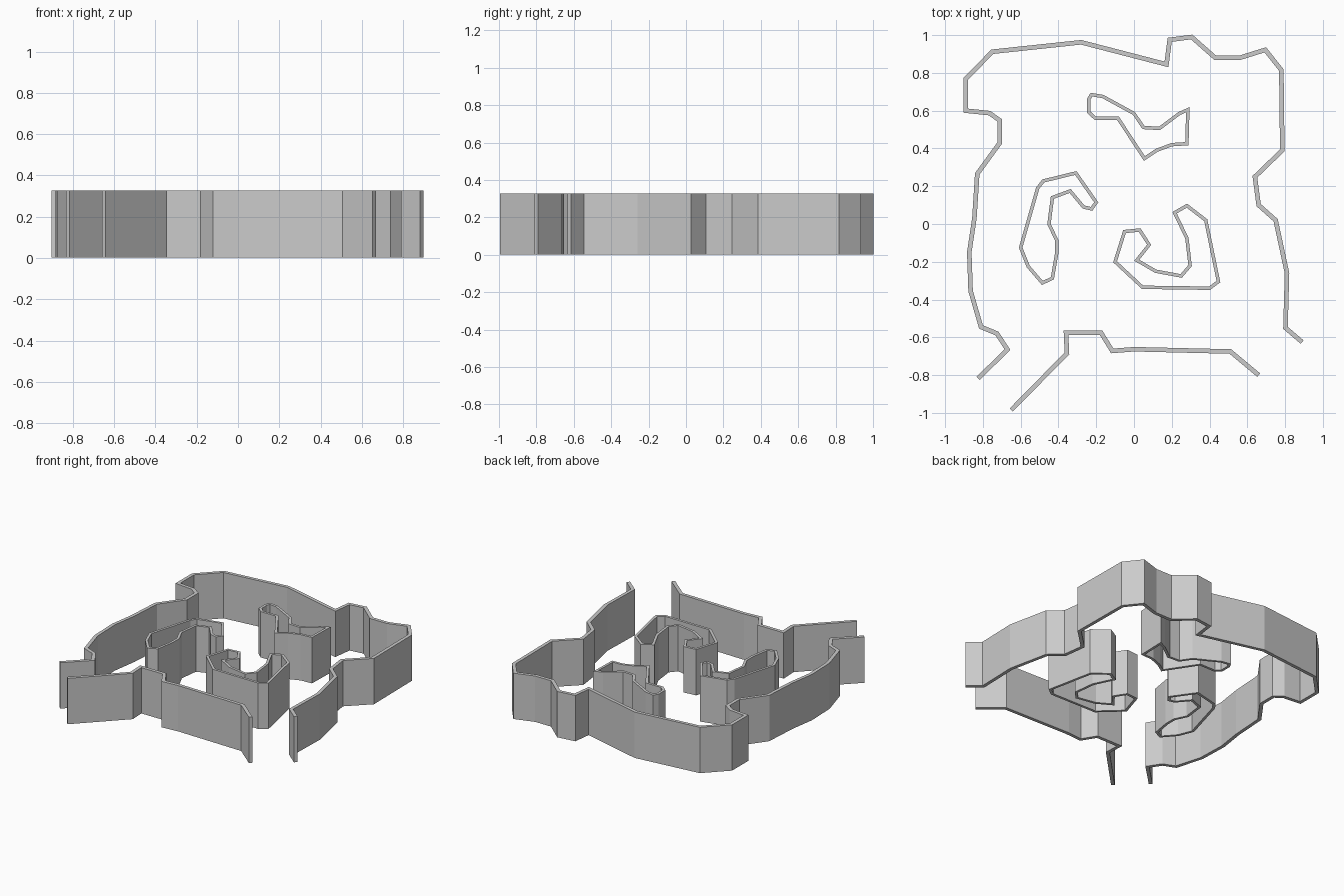
import bpy, bmesh
from mathutils import Vector

Z0, Z1 = 0.002, 0.327


def wall(name, path, thickness, closed=False):
    """Upright wall of constant thickness along a plan path, with mitred corners."""
    pts = [Vector(p) for p in path]
    n = len(pts)
    bm = bmesh.new()
    sections = []
    for i, p in enumerate(pts):
        has_prev, has_next = closed or i > 0, closed or i < n - 1
        d_in = (p - pts[i - 1]).normalized() if has_prev else None
        d_out = (pts[(i + 1) % n] - p).normalized() if has_next else None
        d_in, d_out = d_in or d_out, d_out or d_in
        n_in, n_out = Vector((-d_in.y, d_in.x)), Vector((-d_out.y, d_out.x))
        miter = (n_in + n_out).normalized()
        miter *= thickness / 2 / max(miter.dot(n_in), 0.4)
        a, b = p + miter, p - miter
        sections.append([bm.verts.new((q.x, q.y, z))
                         for q, z in ((a, Z0), (b, Z0), (b, Z1), (a, Z1))])
    for i in range(n if closed else n - 1):
        s, t = sections[i], sections[(i + 1) % n]
        for k in range(4):
            m = (k + 1) % 4
            bm.faces.new((s[k], s[m], t[m], t[k]))
    if not closed:
        bm.faces.new(sections[0])
        bm.faces.new(sections[-1][::-1])
    bmesh.ops.recalc_face_normals(bm, faces=bm.faces)
    mesh = bpy.data.meshes.new(name)
    bm.to_mesh(mesh)
    bm.free()
    obj = bpy.data.objects.new(name, mesh)
    bpy.context.collection.objects.link(obj)
    return obj


# Outer boundary: left side, back and right side
wall("outer_wall", [
    (-0.825, -0.817), (-0.67, -0.665), (-0.725, -0.58), (-0.81, -0.545),
    (-0.865, -0.355), (-0.872, -0.15), (-0.845, 0.03), (-0.83, 0.265),
    (-0.71, 0.43), (-0.71, 0.548), (-0.765, 0.587), (-0.891, 0.6),
    (-0.891, 0.768), (-0.75, 0.912), (-0.28, 0.962), (0.172, 0.845),
    (0.189, 0.975), (0.305, 0.99), (0.43, 0.88), (0.56, 0.88),
    (0.695, 0.922), (0.78, 0.815), (0.785, 0.39), (0.64, 0.25),
    (0.66, 0.10), (0.75, 0.02), (0.81, -0.26), (0.802, -0.55),
    (0.89, -0.625)], 0.024)

# Front boundary between the two openings
wall("front_wall", [
    (-0.65, -0.985), (-0.355, -0.685), (-0.36, -0.575), (-0.175, -0.575),
    (-0.115, -0.672), (0.0, -0.663), (0.51, -0.675), (0.66, -0.80)], 0.024)

# Closed island walls inside the boundary
wall("back_island_wall", [
    (-0.24, 0.66), (-0.225, 0.685), (-0.165, 0.675), (0.0, 0.585),
    (0.05, 0.511), (0.135, 0.506), (0.24, 0.585), (0.285, 0.605),
    (0.28, 0.425), (0.2, 0.42), (0.12, 0.39), (0.055, 0.347),
    (-0.085, 0.56), (-0.205, 0.56), (-0.24, 0.592)], 0.018, True)

wall("left_island_wall", [
    (-0.48, 0.228), (-0.308, 0.27), (-0.2, 0.115), (-0.225, 0.08),
    (-0.267, 0.09), (-0.338, 0.175), (-0.432, 0.14), (-0.45, 0.0),
    (-0.41, -0.085), (-0.41, -0.16), (-0.432, -0.287), (-0.485, -0.312),
    (-0.56, -0.225), (-0.6, -0.125), (-0.51, 0.19)], 0.018, True)

wall("right_island_wall", [
    (-0.05, -0.04), (0.03, -0.032), (0.08, -0.11), (0.015, -0.192),
    (0.115, -0.25), (0.25, -0.275), (0.297, -0.22), (0.28, -0.075),
    (0.215, 0.06), (0.28, 0.097), (0.38, 0.02), (0.447, -0.305),
    (0.4, -0.34), (0.045, -0.335), (-0.1, -0.2)], 0.018, True)
